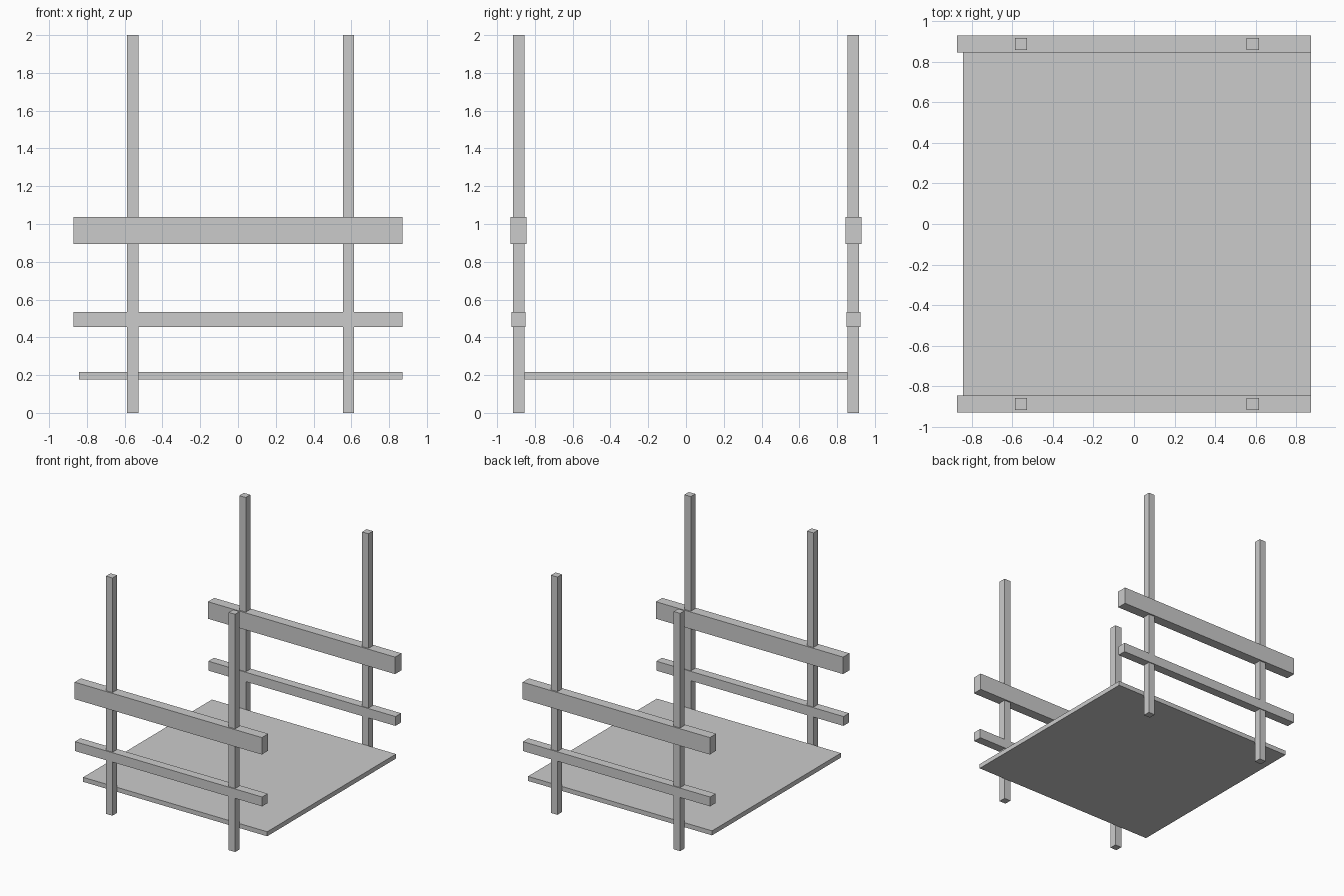
import bpy

if "Cube" in bpy.data.objects:
    bpy.data.objects.remove(bpy.data.objects["Cube"])


def box(name, lo, hi):
    """Axis-aligned box between two corners."""
    bpy.ops.mesh.primitive_cube_add(size=1, location=[(a + b) / 2 for a, b in zip(lo, hi)])
    ob = bpy.context.object
    ob.name = name
    ob.scale = [b - a for a, b in zip(lo, hi)]
    bpy.ops.object.transform_apply(location=False, rotation=False, scale=True)
    return ob


SIDE_Y = 0.886      # centre line of each side frame
RAIL_X = 0.871      # half length of the rails

# Deck panel spanning between the side frames
box("deck", (-0.842, -0.856, 0.178), (RAIL_X, 0.856, 0.216))

for side, y in (("front", -SIDE_Y), ("back", SIDE_Y)):
    # Upright posts
    for end, x in (("left", -0.557), ("right", 0.585)):
        box(f"{side}_{end}_post", (x - 0.03, y - 0.03, 0), (x + 0.03, y + 0.03, 2))
    # Wide upper rail and slim lower rail
    for level, half, z0, z1 in (("upper", 0.042, 0.893, 1.036), ("lower", 0.037, 0.455, 0.534)):
        box(f"{side}_{level}_rail", (-RAIL_X, y - half, z0), (RAIL_X, y + half, z1))
